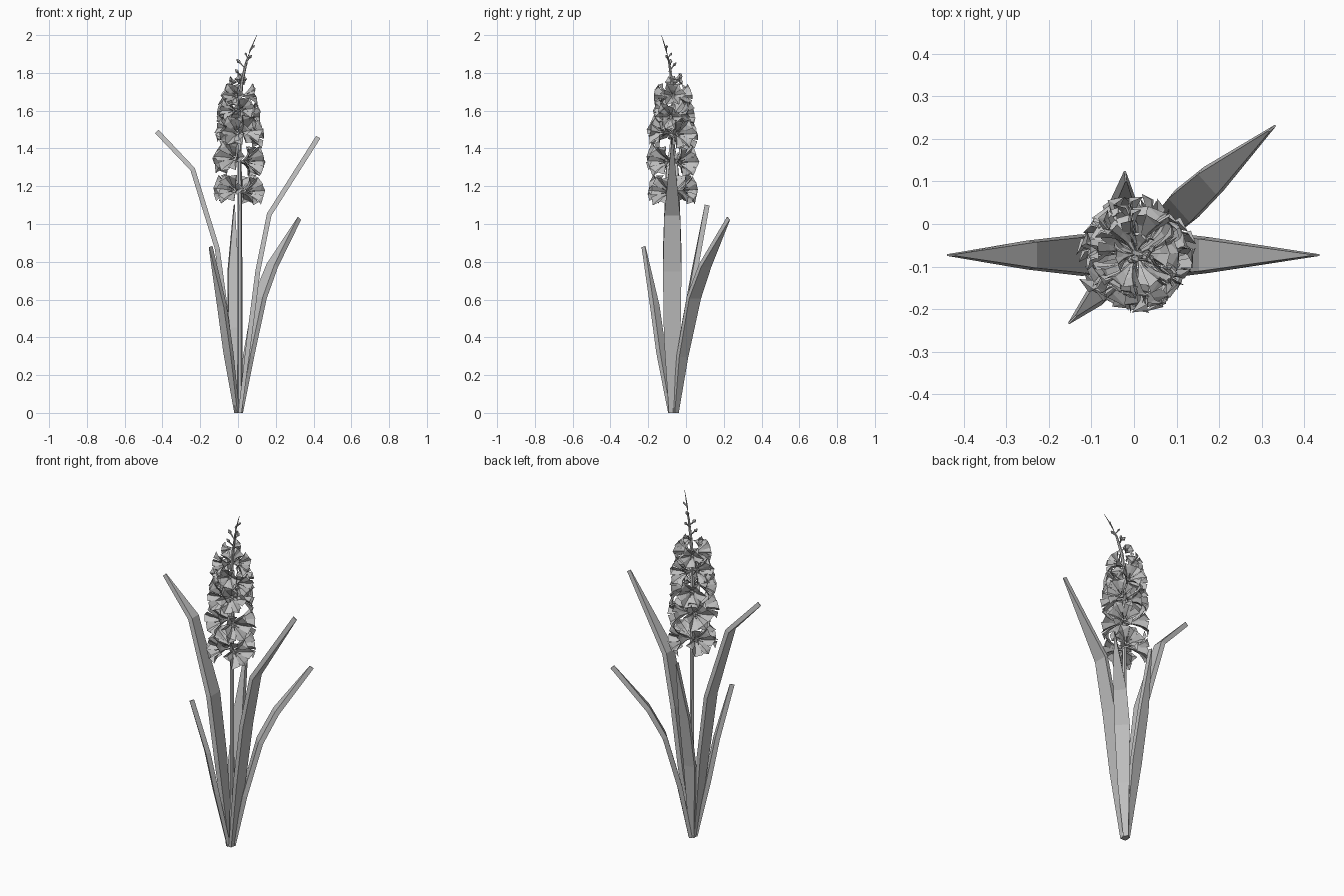
import bpy, math, random
from mathutils import Vector

cube = bpy.data.objects.get("Cube")
if cube:
    bpy.data.objects.remove(cube, do_unlink=True)
random.seed(4)

grey = bpy.data.materials.new("plain_grey")
grey.use_nodes = True
COLOUR = (0.53, 0.53, 0.53, 1)
grey.diffuse_color = COLOUR
bsdf = next(n for n in grey.node_tree.nodes if n.type == 'BSDF_PRINCIPLED')
bsdf.inputs["Base Color"].default_value = COLOUR
bsdf.inputs["Roughness"].default_value = 0.8


def make_mesh(name, verts, faces):
    mesh = bpy.data.meshes.new(name)
    mesh.from_pydata([tuple(v) for v in verts], [], faces)
    mesh.materials.append(grey)
    mesh.update()
    return mesh


def add_object(name, mesh):
    obj = bpy.data.objects.new(name, mesh)
    bpy.context.scene.collection.objects.link(obj)
    return obj


def bridge(faces, start, rows, n):
    """Join successive rings of n points with quads."""
    for r in range(rows - 1):
        for i in range(n):
            a, b = start + r * n + i, start + r * n + (i + 1) % n
            faces.append((a, b, b + n, a + n))


def tangent(path, i):
    return (path[min(i + 1, len(path) - 1)] - path[max(i - 1, 0)]).normalized()


def tube(verts, faces, points, radii, n=6):
    path = [Vector(p) for p in points]
    start = len(verts)
    for i, (p, r) in enumerate(zip(path, radii)):
        t = Vector((0, 0, 1)) if i == 0 and p.z == 0 else tangent(path, i)
        u = t.orthogonal().normalized() if abs(t.z) < 0.9 else t.cross(Vector((0, 1, 0))).normalized()
        w = t.cross(u)
        for k in range(n):
            a = math.tau * k / n
            verts.append(p + (u * math.cos(a) + w * math.sin(a)) * r)
    bridge(faces, start, len(path), n)
    faces.append(tuple(range(start + n - 1, start - 1, -1)))
    end = start + (len(path) - 1) * n
    faces.append(tuple(range(end, end + n)))


# Sword leaves: bent slabs that widen, then narrow to a blade tip
def leaf(name, points, widths, thick=0.013):
    path = [Vector(p) for p in points]
    out = path[-1] - path[0]
    side = Vector((-out.y, out.x, 0)).normalized()
    verts, faces = [], []
    for i, (p, w) in enumerate(zip(path, widths)):
        t = Vector((0, 0, 1)) if i == 0 else tangent(path, i)
        depth = thick * (0.7 if i == 0 else 1)
        nrm = side.cross(t).normalized()
        for sx, sn, f in ((-1, -1, 0.9), (1, -1, 0.9), (1, 1, 1), (-1, 1, 1)):
            verts.append(p + side * sx * w * f + nrm * sn * depth)
    bridge(faces, 0, len(path), 4)
    n = len(verts)
    faces += [(3, 2, 1, 0), (n - 4, n - 3, n - 2, n - 1)]
    add_object(name, make_mesh(name, verts, faces))


leaf("left_leaf", [(0.01, -0.073, 0), (0.06, -0.073, 0.4), (0.105, -0.073, 0.75),
                   (0.165, -0.073, 1.05), (0.425, -0.073, 1.46)],
     [0.018, 0.044, 0.049, 0.042, 0.002])
leaf("right_leaf", [(-0.005, -0.073, 0), (-0.06, -0.073, 0.5), (-0.11, -0.073, 0.87),
                    (-0.24, -0.073, 1.29), (-0.43, -0.073, 1.49)],
     [0.018, 0.044, 0.049, 0.034, 0.002])
leaf("back_left_leaf", [(0.01, -0.055, 0), (0.055, -0.02, 0.3), (0.115, 0.04, 0.61),
                        (0.18, 0.1, 0.78), (0.325, 0.225, 1.03)],
     [0.014, 0.032, 0.042, 0.036, 0.002])
leaf("front_right_leaf", [(-0.005, -0.08, 0), (-0.05, -0.13, 0.32), (-0.085, -0.165, 0.57),
                          (-0.145, -0.225, 0.88)],
     [0.012, 0.026, 0.024, 0.002])
leaf("back_leaf", [(0, -0.06, 0), (-0.02, -0.01, 0.45), (-0.025, 0.045, 0.75),
                   (-0.02, 0.112, 1.1)],
     [0.014, 0.034, 0.03, 0.002])

# Flower stem curving to a thin tip
verts, faces = [], []
tube(verts, faces, [(0.01, -0.07, 0), (0.01, -0.07, 1.1), (0.005, -0.07, 1.6), (0.02, -0.075, 1.75),
                    (0.045, -0.09, 1.86), (0.065, -0.105, 1.92), (0.1, -0.13, 2.0)],
     [0.014, 0.012, 0.011, 0.009, 0.006, 0.004, 0.001])
add_object("stem", make_mesh("stem", verts, faces))

# Closed buds on short stalks near the tip
BUDS = [((0.02, -0.075, 1.78), 200, 0.045), ((0.03, -0.08, 1.82), 60, 0.04),
        ((0.033, -0.085, 1.83), 175, 0.05), ((0.045, -0.09, 1.86), 330, 0.04),
        ((0.05, -0.095, 1.88), 120, 0.03), ((0.065, -0.105, 1.92), 10, 0.03)]
verts, faces = [], []
for base, angle, length in BUDS:
    a = math.radians(angle)
    d = Vector((math.cos(a) * 0.7, math.sin(a) * 0.7, 0.75)) * length
    b = Vector(base)
    tube(verts, faces, [b, b + d * 0.6, b + d * 0.85, b + d * 1.15],
         [0.003, 0.004, length * 0.22, 0.002], 5)
add_object("buds", make_mesh("buds", verts, faces))


# Funnel flower: tube, six creased pointed petals, stamens
def flower_mesh():
    verts, faces = [], []
    tube(verts, faces, [(0, 0, -0.005), (0, 0, 0.02), (0, 0, 0.04)], [0.006, 0.01, 0.015])
    # radius, height, half angle of each petal row
    rows = [(0.011, 0.02, 0.5), (0.036, 0.058, 0.58), (0.068, 0.09, 0.5)]
    for k in range(6):
        a = math.tau * k / 6
        inner = k % 2
        s = len(verts)
        for r, h, half in rows:
            r *= 0.95 if inner else 1.03
            for j in (-1, 0, 1):
                ang = a + j * half * random.uniform(0.85, 1.15)
                lift = (0.012 if j else -0.006) * r / 0.06 + inner * 0.005
                rr = r * random.uniform(0.94, 1.06)
                verts.append(Vector((rr * math.cos(ang), rr * math.sin(ang),
                                     h + lift + random.uniform(-0.005, 0.005))))
        for i in range(len(rows) - 1):
            for j in range(2):
                v = s + i * 3 + j
                faces.append((v, v + 1, v + 4, v + 3))
        tip = len(verts)
        reach = random.uniform(0.086, 0.1)
        verts.append(Vector((reach * math.cos(a), reach * math.sin(a), random.uniform(0.082, 0.1))))
        faces.extend([(tip - 3, tip - 2, tip), (tip - 2, tip - 1, tip)])
    for k in range(3):
        a = math.tau * k / 3
        c, s = math.cos(a), math.sin(a)
        tube(verts, faces, [(0, 0, 0.03), (0.01 * c, 0.01 * s, 0.06), (0.016 * c, 0.016 * s, 0.08)],
             [0.002, 0.002, 0.003], 4)
    return make_mesh("flower", verts, faces)


# Rings of flowers: height, angles, scale
RINGS = [(1.175, (62, 150, 240, 326), 0.93), (1.335, (46, 140, 244, 320), 0.97),
         (1.475, (30, 120, 258, 306), 0.92), (1.49, (195,), 0.9),
         (1.575, (75, 160, 345), 0.84), (1.6, (225, 292), 0.72),
         (1.68, (0, 120, 247), 0.72), (1.755, (190, 75), 0.38)]
shapes = [flower_mesh() for _ in range(5)]
count = 0
for z, angles, size in RINGS:
    for angle in angles:
        a = math.radians(angle)
        d = Vector((math.cos(a), math.sin(a), random.uniform(-0.02, 0.22)))
        obj = add_object(f"flower_{count + 1}", shapes[count % len(shapes)])
        height = z + random.uniform(-0.012, 0.012)
        obj.location = Vector((0.005, -0.07, height)) + Vector((d.x, d.y, 0)) * 0.02 * size
        obj.rotation_euler = d.to_track_quat('Z', 'Y').to_euler()
        obj.scale = (size, size, size)
        count += 1
